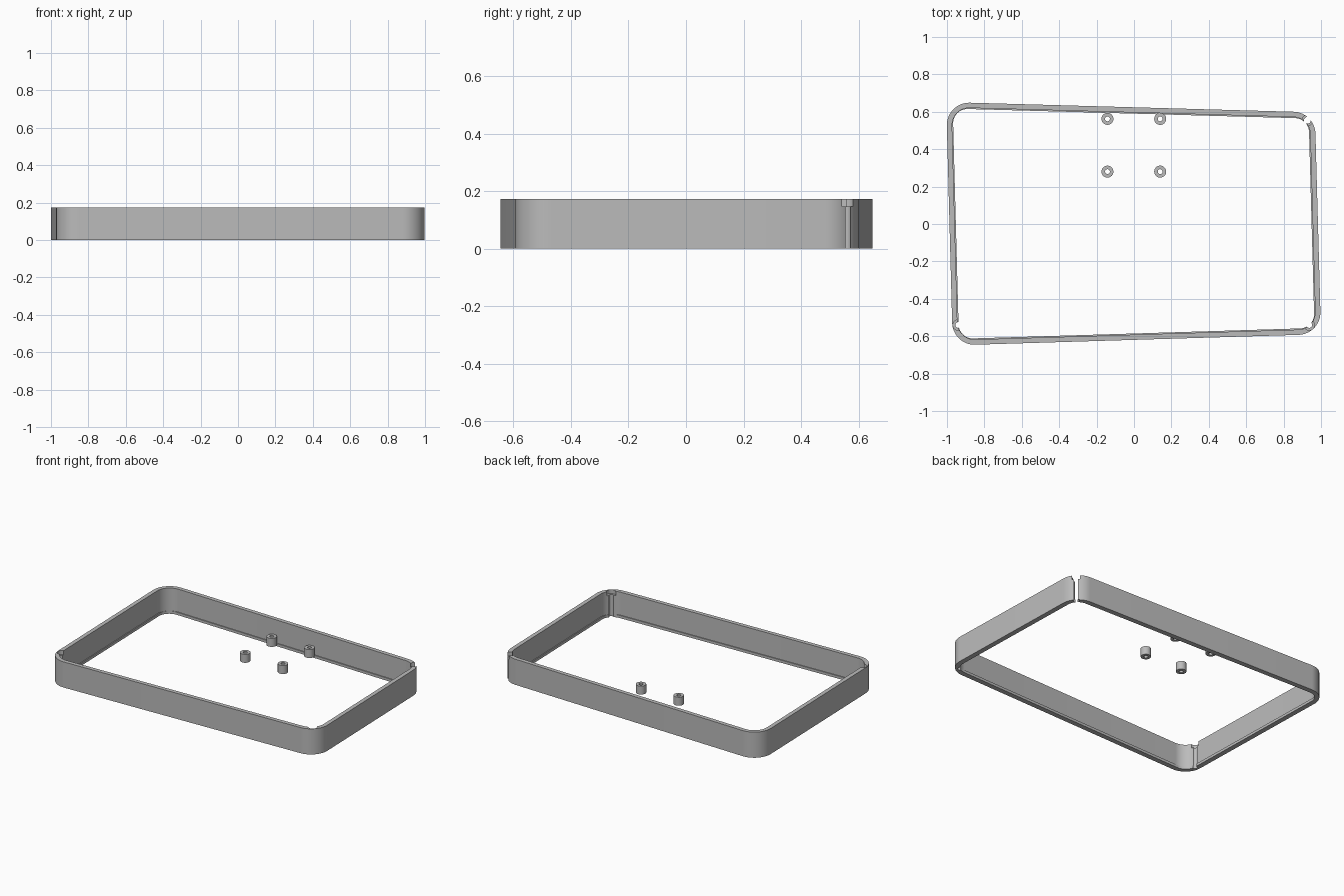
import bpy, bmesh, math
from mathutils import Vector

if "Cube" in bpy.data.objects:
    bpy.data.objects.remove(bpy.data.objects["Cube"])

H = 0.173          # rim height
LEDGE = 0.018      # height of the inner ledge
SEG = 16           # steps per rounded corner
# Slightly skewed outline, counter-clockwise
CORNERS = [Vector(p) for p in ((-0.969, -0.649), (1.0, -0.589), (0.967, 0.597), (-1.004, 0.652))]

grey = bpy.data.materials.new("grey plastic")
grey.diffuse_color = (0.5, 0.5, 0.5, 1)
grey.use_nodes = True
grey.node_tree.nodes["Principled BSDF"].inputs["Base Color"].default_value = grey.diffuse_color


def outward(i):
    d = (CORNERS[(i + 1) % 4] - CORNERS[i]).normalized()
    return Vector((d.y, -d.x))


def rounded_outline(inset, radius):
    """Outline moved inward by inset, with rounded corners."""
    pts = []
    for i in range(4):
        n1, n2 = outward(i - 1 if i else 3), outward(i)
        # centre of the corner arc lies at distance inset + radius from both edges
        c = CORNERS[i] - (n1 + n2) * (inset + radius) / (1 + n1.dot(n2))
        a1 = math.atan2(n1.y, n1.x)
        turn = math.acos(max(-1, min(1, n1.dot(n2))))
        for k in range(SEG + 1):
            a = a1 + turn * k / SEG
            pts.append((c.x + radius * math.cos(a), c.y + radius * math.sin(a)))
    return pts


def loft(name, loops, wrap):
    """Skin equal-length loops; wrap joins last to first, otherwise ends are capped."""
    bm = bmesh.new()
    rings = [[bm.verts.new(p) for p in loop] for loop in loops]
    n = len(rings[0])
    for j in range(len(rings) if wrap else len(rings) - 1):
        a, b = rings[j], rings[(j + 1) % len(rings)]
        for i in range(n):
            k = (i + 1) % n
            bm.faces.new((a[i], a[k], b[k], b[i]))
    if not wrap:
        bm.faces.new(rings[0])
        bm.faces.new(rings[-1])
    bmesh.ops.recalc_face_normals(bm, faces=bm.faces)
    me = bpy.data.meshes.new(name)
    bm.to_mesh(me)
    bm.free()
    me.materials.append(grey)
    ob = bpy.data.objects.new(name, me)
    bpy.context.collection.objects.link(ob)
    return ob


def lathe(name, profile, x, y, wrap, steps=32):
    loops = [[(x + r * math.cos(2 * math.pi * k / steps),
               y + r * math.sin(2 * math.pi * k / steps), z) for k in range(steps)]
             for r, z in profile]
    return loft(name, loops, wrap)


def smooth(ob):
    bpy.ops.object.select_all(action='DESELECT')
    ob.select_set(True)
    bpy.context.view_layer.objects.active = ob
    bpy.ops.object.shade_smooth_by_angle(angle=math.radians(30))


# Rim wall with a thin ledge along the inner bottom edge
outer = rounded_outline(0, 0.12)
inner = rounded_outline(0.028, 0.092)
ledge = rounded_outline(0.034, 0.076)
levels = ((outer, 0), (outer, H), (inner, H), (inner, LEDGE), (ledge, LEDGE), (ledge, 0))
rim = loft("rim_wall", [[(x, y, z) for x, y in o] for o, z in levels], True)

# Counterbored screw holes that bite into three corners
for i, (x, y, r) in enumerate(((0.927, 0.554, 0.018), (0.937, -0.54, 0.015), (-0.94, -0.54, 0.015))):
    cutter = lathe("screw_cutter_%d" % i,
                   ((r, -0.05), (r, 0.146), (0.028, 0.146), (0.028, H + 0.05)), x, y, False)
    cutter.hide_render = True
    mod = rim.modifiers.new("screw_hole", 'BOOLEAN')
    mod.operation = 'DIFFERENCE'
    mod.solver = 'EXACT'
    mod.object = cutter
    bpy.context.view_layer.objects.active = rim
    bpy.ops.object.modifier_apply(modifier=mod.name)
    bpy.data.objects.remove(cutter)
smooth(rim)

# Four hollow standoffs
for x in (-0.142, 0.14):
    for y in (0.28, 0.562):
        smooth(lathe("standoff", ((0.032, LEDGE), (0.032, 0.075), (0.013, 0.075), (0.013, LEDGE)),
                     x, y, True))
